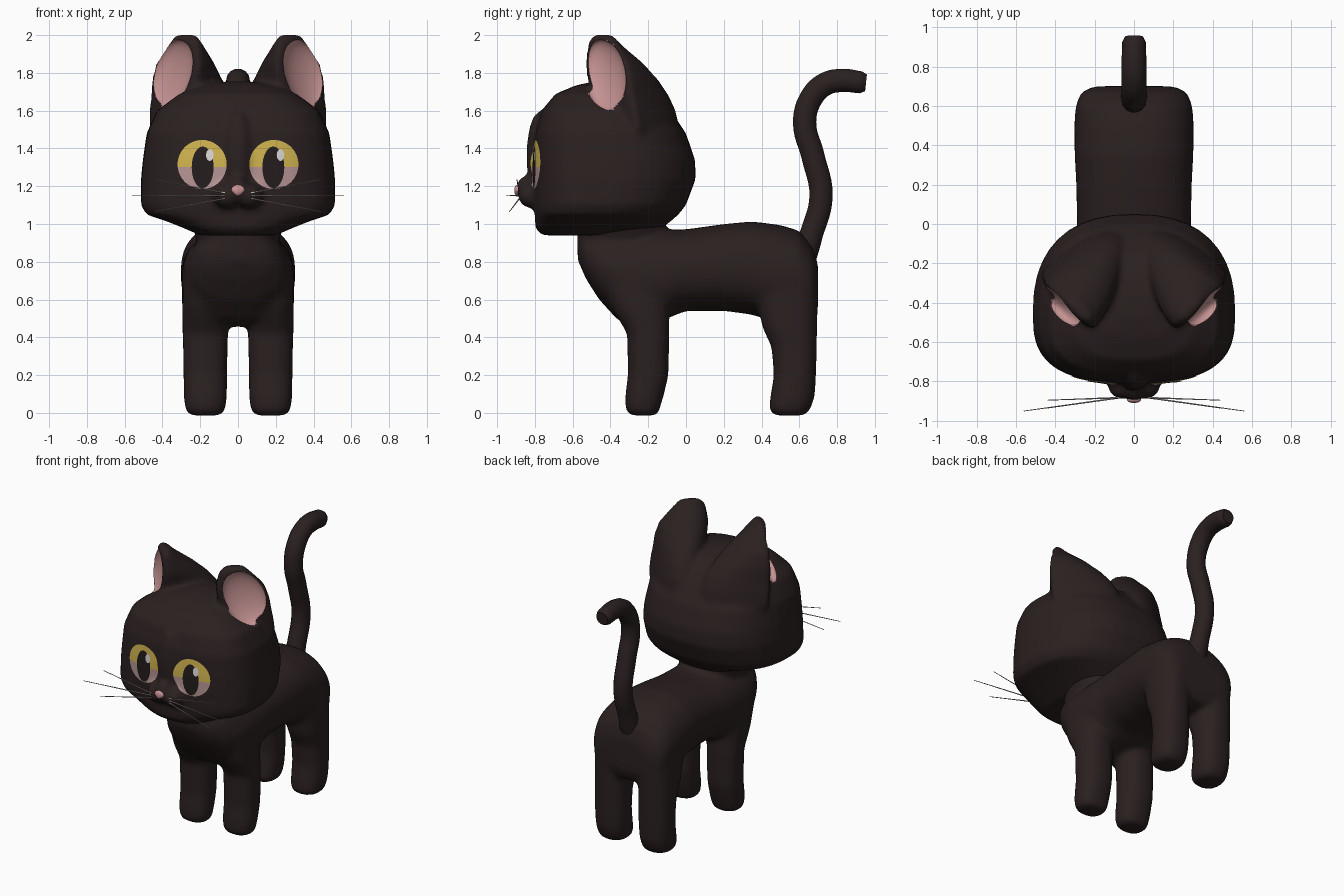
import bpy, bmesh, math
from mathutils import Vector, Matrix
from mathutils.bvhtree import BVHTree

if "Cube" in bpy.data.objects:
    bpy.data.objects.remove(bpy.data.objects["Cube"])


def material(name, r, g, b):
    m = bpy.data.materials.new(name)
    m.diffuse_color = (r, g, b, 1)
    m.use_nodes = True
    m.node_tree.nodes["Principled BSDF"].inputs["Base Color"].default_value = m.diffuse_color
    return m


FUR = material("dark_fur", 0.024, 0.0145, 0.0145)
EAR = material("ear_pink", 0.56, 0.29, 0.29)
GOLD = material("eye_gold", 0.64, 0.46, 0.08)
MAUVE = material("eye_mauve", 0.47, 0.30, 0.30)
PUPIL = material("pupil_dark", 0.018, 0.012, 0.012)
GLINT = material("glint_white", 0.70, 0.68, 0.68)
NOSE = material("nose_pink", 0.60, 0.30, 0.30)
WHISKER = material("whisker_grey", 0.55, 0.47, 0.47)

X, Y, Z = Vector((1, 0, 0)), Vector((0, 1, 0)), Vector((0, 0, 1))


def ring(c, u, v, a, front, back, n=2.2, n_back=None, count=40):
    """Superellipse ring with separate depth and exponent towards -v and +v."""
    pts = []
    for i in range(count):
        t = 2 * math.pi * i / count
        cu, sv = math.cos(t), math.sin(t)
        e = 2 / (n_back if n_back and sv > 0 else n)
        pu = math.copysign(abs(cu) ** e, cu) * a
        pv = math.copysign(abs(sv) ** e, sv) * (back if sv > 0 else front)
        pts.append(Vector(c) + u * pu + v * pv)
    return pts


def loft(bm, rings):
    vs = [[bm.verts.new(p) for p in r] for r in rings]
    n = len(vs[0])
    for r0, r1 in zip(vs, vs[1:]):
        for i in range(n):
            j = (i + 1) % n
            bm.faces.new((r0[i], r0[j], r1[j], r1[i]))
    bm.faces.new(vs[0][::-1])
    bm.faces.new(vs[-1])


def ball(bm, c, r, sub=3):
    m = Matrix.Translation(c) @ Matrix.Diagonal((*r, 1))
    bmesh.ops.create_icosphere(bm, subdivisions=sub, radius=1, matrix=m)


def make(name, bm, *mats, normals=True):
    if normals:
        bmesh.ops.recalc_face_normals(bm, faces=bm.faces[:])
    me = bpy.data.meshes.new(name)
    bm.to_mesh(me)
    bm.free()
    ob = bpy.data.objects.new(name, me)
    bpy.context.collection.objects.link(ob)
    for m in mats:
        me.materials.append(m)
    return ob


def bake(ob):
    """Replace an object's mesh by its evaluated result."""
    dg = bpy.context.evaluated_depsgraph_get()
    me = bpy.data.meshes.new_from_object(ob.evaluated_get(dg))
    ob.modifiers.clear()
    ob.data = me


def smooth(ob, angle=45):
    bpy.ops.object.select_all(action='DESELECT')
    ob.select_set(True)
    bpy.context.view_layer.objects.active = ob
    bpy.ops.object.shade_smooth_by_angle(angle=math.radians(angle))


def fuse(ob, iterations):
    m = ob.modifiers.new("fuse", 'REMESH')
    m.mode, m.voxel_size = 'VOXEL', 0.015
    m = ob.modifiers.new("soften", 'SMOOTH')
    m.factor, m.iterations = 0.5, iterations


# Head: stacked sections (z, half width, front y, back y)
bm = bmesh.new()
head_sections = [
    (0.94, .20, -.76, -.22), (0.975, .28, -.795, -.13), (1.015, .38, -.80, -.08),
    (1.05, .485, -.80, -.04), (1.10, .514, -.805, .0), (1.24, .514, -.808, .052),
    (1.34, .504, -.808, .048), (1.48, .484, -.80, .0), (1.60, .43, -.765, -.08),
    (1.69, .31, -.69, -.16), (1.735, .19, -.58, -.25), (1.755, .06, -.48, -.36)]
rings = []
for z, w, yf, yb in head_sections:
    yc = yf + .42 * (yb - yf)
    rings.append(ring((0, yc, z), X, Y, w, yc - yf, yb - yc, 2.8, 2.4))
loft(bm, rings)

# Ears: sections (z, x, y, half width, back depth), flat towards the opening
ear_sections = [(1.30, .29, -.36, .13, .28), (1.50, .345, -.36, .17, .42),
                (1.60, .345, -.375, .168, .41), (1.68, .342, -.39, .165, .38),
                (1.76, .332, -.405, .17, .32), (1.85, .315, -.42, .162, .22),
                (1.96, .285, -.445, .105, .08), (2.002, .275, -.44, .065, .03)]
for s in (1, -1):
    u, v = Vector((.73 * s, .68, 0)), Vector((-.68 * s, .73, 0))
    loft(bm, [ring((x * s, y, z), u, v, a, .03, b, 2.0) for z, x, y, a, b in ear_sections])

# Muzzle and bridge of the nose
for s in (1, -1):
    ball(bm, (.058 * s, -.82, 1.15), (.076, .07, .066))
ball(bm, (0, -.83, 1.185), (.06, .072, .075))
ball(bm, (0, -.775, 1.36), (.08, .07, .24))
head = make("head", bm, FUR, EAR)
fuse(head, 9)

# Ear hollows cut with tilted ellipsoids
cutters, inverses = [], []
for s in (1, -1):
    n = Vector((.7, -.7, .13)).normalized()
    l = Vector((.17, .10, -.37))
    l = (l - n * l.dot(n)).normalized()
    w = n.cross(l)
    mat = Matrix((w * .138, n * .065, l * .20)).transposed().to_4x4()
    mat.translation = Vector((.34, -.41, 1.785)) + n * .03
    mat = Matrix.Diagonal((s, 1, 1, 1)) @ mat
    cb = bmesh.new()
    bmesh.ops.create_icosphere(cb, subdivisions=4, radius=1, matrix=mat)
    cut = make("ear_cutter", cb, EAR)
    cut.hide_render = True
    m = head.modifiers.new("hollow", 'BOOLEAN')
    m.operation, m.solver, m.object = 'DIFFERENCE', 'EXACT', cut
    cutters.append(cut)
    inverses.append(mat.inverted())
bake(head)
for c in cutters:
    bpy.data.objects.remove(c)
head.data.materials.clear()
head.data.materials.append(FUR)
head.data.materials.append(EAR)
for p in head.data.polygons:
    p.material_index = int(any((i @ p.center).length < 1.004 for i in inverses))
smooth(head)

# Torso: sections along y (y, half width, bottom, top)
bm = bmesh.new()
torso = [(-.56, .12, .78, .93), (-.53, .19, .71, .94), (-.46, .245, .60, .96),
         (-.36, .28, .49, .97), (-.25, .297, .45, .97), (-.10, .297, .50, .97),
         (0, .290, .54, .972), (.2, .294, .54, 1.0), (.35, .302, .52, 1.014),
         (.5, .304, .47, .995), (.6, .297, .46, .965), (.67, .27, .48, .88),
         (.70, .20, .55, .78)]
loft(bm, [ring((0, y, (b + t) / 2), X, Z, w, (t - b) / 2, (t - b) / 2, 2.3)
          for y, w, b, t in torso])
# Neck
loft(bm, [ring((0, -.34, z), X, Y, w, .235, .23)
          for z, w in ((.80, .22), (.91, .212), (.97, .24), (1.06, .26))])
# Legs: sections (z, y, half width, half depth)
front_leg = [(-.014, -.225, .088, .078), (.025, -.23, .109, .092), (.09, -.22, .114, .102),
             (.2, -.2, .116, .108), (.42, -.2, .12, .112), (.55, -.24, .123, .15),
             (.78, -.28, .115, .2)]
back_leg = [(-.014, .545, .088, .088), (.025, .55, .109, .112), (.09, .565, .114, .118),
            (.2, .577, .116, .112), (.35, .572, .118, .12), (.45, .55, .122, .145),
            (.66, .53, .124, .17)]
for s in (1, -1):
    for leg in (front_leg, back_leg):
        loft(bm, [ring((.173 * s, y, z), X, Y, a, b, b, 2.4) for z, y, a, b in leg])
body = make("body_and_legs", bm, FUR)
fuse(body, 20)
bake(body)
body.data.materials.clear()
body.data.materials.append(FUR)
smooth(body, 60)


def tube(name, pts, radius, mat, sides, taper):
    cu = bpy.data.curves.new(name, 'CURVE')
    cu.dimensions, cu.bevel_depth, cu.use_fill_caps = '3D', radius, True
    cu.bevel_resolution, cu.resolution_u = sides, 6
    sp = cu.splines.new('BEZIER')
    sp.bezier_points.add(len(pts) - 1)
    for bp, p, r in zip(sp.bezier_points, pts, taper):
        bp.co, bp.radius = p, r
        bp.handle_left_type = bp.handle_right_type = 'AUTO'
    tmp = bpy.data.objects.new(name + "_path", cu)
    bpy.context.collection.objects.link(tmp)
    dg = bpy.context.evaluated_depsgraph_get()
    me = bpy.data.meshes.new_from_object(tmp.evaluated_get(dg))
    bpy.data.objects.remove(tmp)
    ob = bpy.data.objects.new(name, me)
    bpy.context.collection.objects.link(ob)
    me.materials.clear()
    me.materials.append(mat)
    smooth(ob, 60)


# Tail
path = [(.60, .78), (.665, .95), (.715, 1.15), (.672, 1.36), (.628, 1.54), (.665, 1.67),
        (.74, 1.742), (.83, 1.76), (.925, 1.75), (.953, 1.747)]
tube("tail", [(0, y, z) for y, z in path], .063, FUR, 5,
     [1.25, 1, 1, 1, 1, 1, 1, 1, .95, .72])

# Eyes: plates laid on the head surface
tree = BVHTree.FromPolygons([v.co for v in head.data.vertices],
                            [p.vertices[:] for p in head.data.polygons])


def plate(name, cx, cz, rx, rz, lift, mats, split=-9):
    bm = bmesh.new()
    rows, cols, grid = 28, 16, []
    for i in range(rows + 1):
        t = math.pi * i / rows
        z, w = cz - rz * math.cos(t), rx * math.sin(t)
        row = []
        for j in range(cols + 1):
            x = cx + w * (2 * j / cols - 1)
            hit = tree.ray_cast(Vector((x, -2, z)), Y)[0]
            row.append(bm.verts.new((x, hit.y - lift, z)))
        grid.append(row)
    for i in range(rows):
        for j in range(cols):
            f = bm.faces.new((grid[i][j], grid[i][j + 1], grid[i + 1][j + 1], grid[i + 1][j]))
            f.material_index = int(f.calc_center_median().z < split)
    bmesh.ops.remove_doubles(bm, verts=bm.verts[:], dist=1e-5)
    smooth(make(name, bm, *mats, normals=False), 60)


for side, s in (("left", -1), ("right", 1)):
    plate(side + "_eye", .19 * s, 1.315, .13, .13, .004, (GOLD, MAUVE), 1.295)
    plate(side + "_pupil", .187 * s, 1.30, .058, .11, .007, (PUPIL,))
    plate(side + "_eye_glint", .187 * s + .038, 1.365, .02, .031, .0095, (GLINT,))

# Nose
bm = bmesh.new()
ball(bm, (0, -.893, 1.178), (.036, .016, .03))
for v in bm.verts:
    v.co.x *= 1 + (v.co.z - 1.178) * 14 if v.co.z < 1.178 else 1
smooth(make("nose", bm, NOSE), 60)

# Whiskers: tips (x, y, z)
tips = [(.44, -.895, 1.235), (.56, -.95, 1.15), (.44, -.935, 1.065)]
for side, s in (("left", -1), ("right", 1)):
    for k, (x, y, z) in enumerate(tips):
        z0 = 1.165 - .015 * k
        tube(f"{side}_whisker_{k + 1}", [(.07 * s, -.882, z0), (x * s, y, z)],
             .004, WHISKER, 1, [1, .5])
